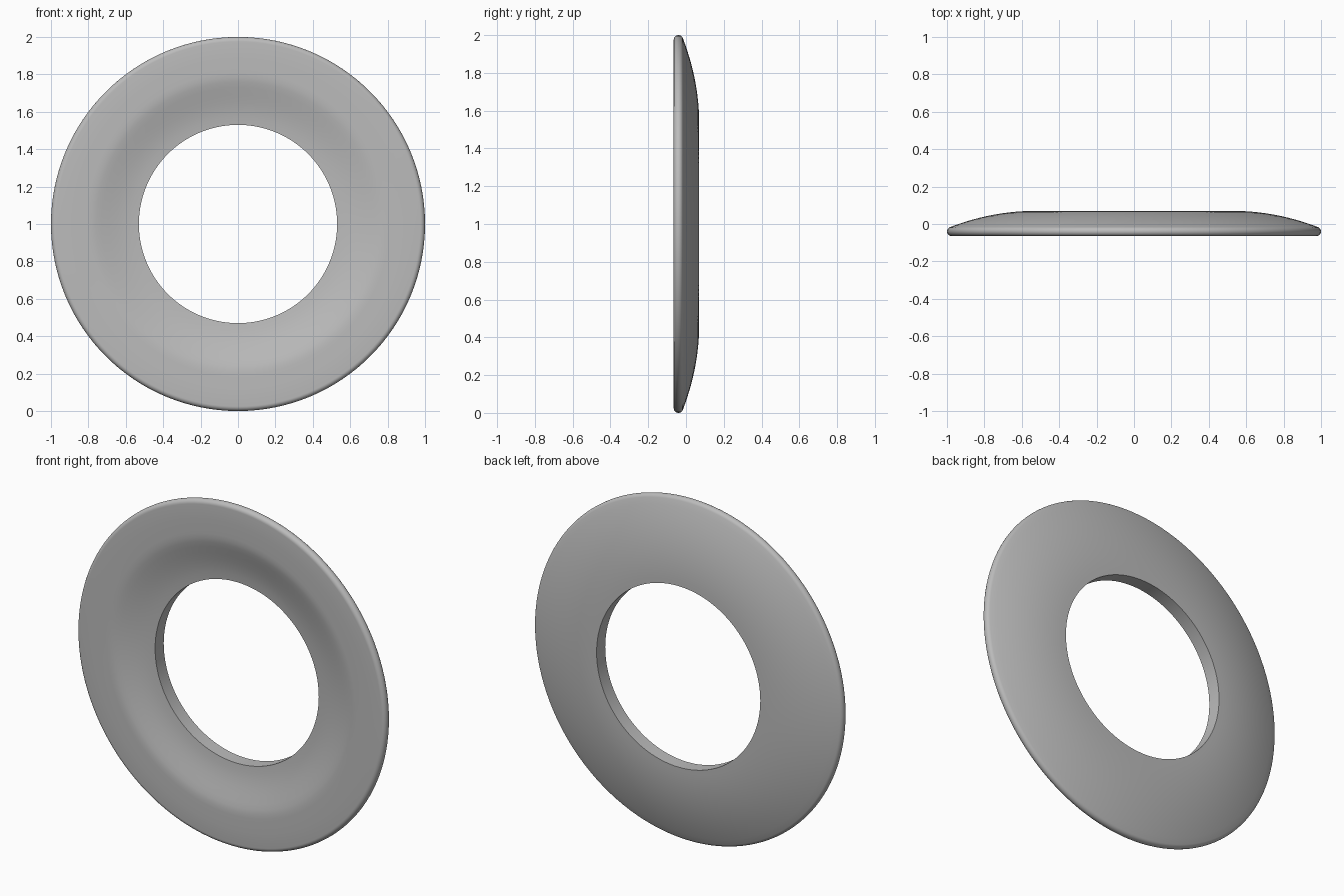
import bpy
import bmesh
import math
from mathutils import Vector, Matrix

cube = bpy.data.objects.get("Cube")
if cube:
    bpy.data.objects.remove(cube, do_unlink=True)

STEPS = 128
HOLE, RIM = 0.53, 1.0
FRONT, BACK = -0.065, 0.07
LIP = 0.025


def make_material(name, rgb):
    mat = bpy.data.materials.new(name)
    mat.use_nodes = True
    mat.diffuse_color = (*rgb, 1)
    mat.node_tree.nodes["Principled BSDF"].inputs["Base Color"].default_value = (*rgb, 1)
    return mat


def ring_profile():
    """Closed (radius, y) section of the dished ring."""
    # Front dish, from the hole out to the flat border
    pts = [(HOLE, -0.01), (0.57, -0.014), (0.61, -0.021), (0.65, -0.030),
           (0.69, -0.041), (0.73, -0.052), (0.76, -0.060), (0.785, -0.064),
           (0.81, FRONT), (0.89, FRONT)]
    # Rounded outer lip
    for i in range(13):
        a = math.radians(-90 + i * 160 / 12)
        pts.append((RIM - LIP + LIP * math.cos(a), FRONT + LIP + LIP * math.sin(a)))
    # Domed back, easing to flat at the hole
    edge_r, edge_y = pts[-1]
    for i in range(1, 15):
        t = 1 - i / 14
        pts.append((HOLE + (edge_r - HOLE) * t, BACK + (edge_y - BACK) * t * t))
    return pts


# Spin the section about the front-to-back axis
bm = bmesh.new()
verts = [bm.verts.new((r, y, 0)) for r, y in ring_profile()]
edges = [bm.edges.new((v, verts[(i + 1) % len(verts)])) for i, v in enumerate(verts)]
bmesh.ops.spin(bm, geom=verts + edges, cent=(0, 0, 0), axis=Vector((0, 1, 0)),
               angle=math.tau, steps=STEPS, use_merge=True)
bmesh.ops.remove_doubles(bm, verts=bm.verts, dist=0.0001)
bmesh.ops.recalc_face_normals(bm, faces=bm.faces)
bmesh.ops.transform(bm, matrix=Matrix.Translation((0, 0, RIM)), verts=bm.verts)

mesh = bpy.data.meshes.new("dished_ring")
bm.to_mesh(mesh)
bm.free()
mesh.materials.append(make_material("plain grey", (0.5, 0.5, 0.5)))
ring = bpy.data.objects.new("dished_ring", mesh)
bpy.context.collection.objects.link(ring)

# Smooth surfaces with crisp hole edges
bpy.ops.object.select_all(action="DESELECT")
ring.select_set(True)
bpy.context.view_layer.objects.active = ring
bpy.ops.object.shade_smooth_by_angle(angle=math.radians(35))
